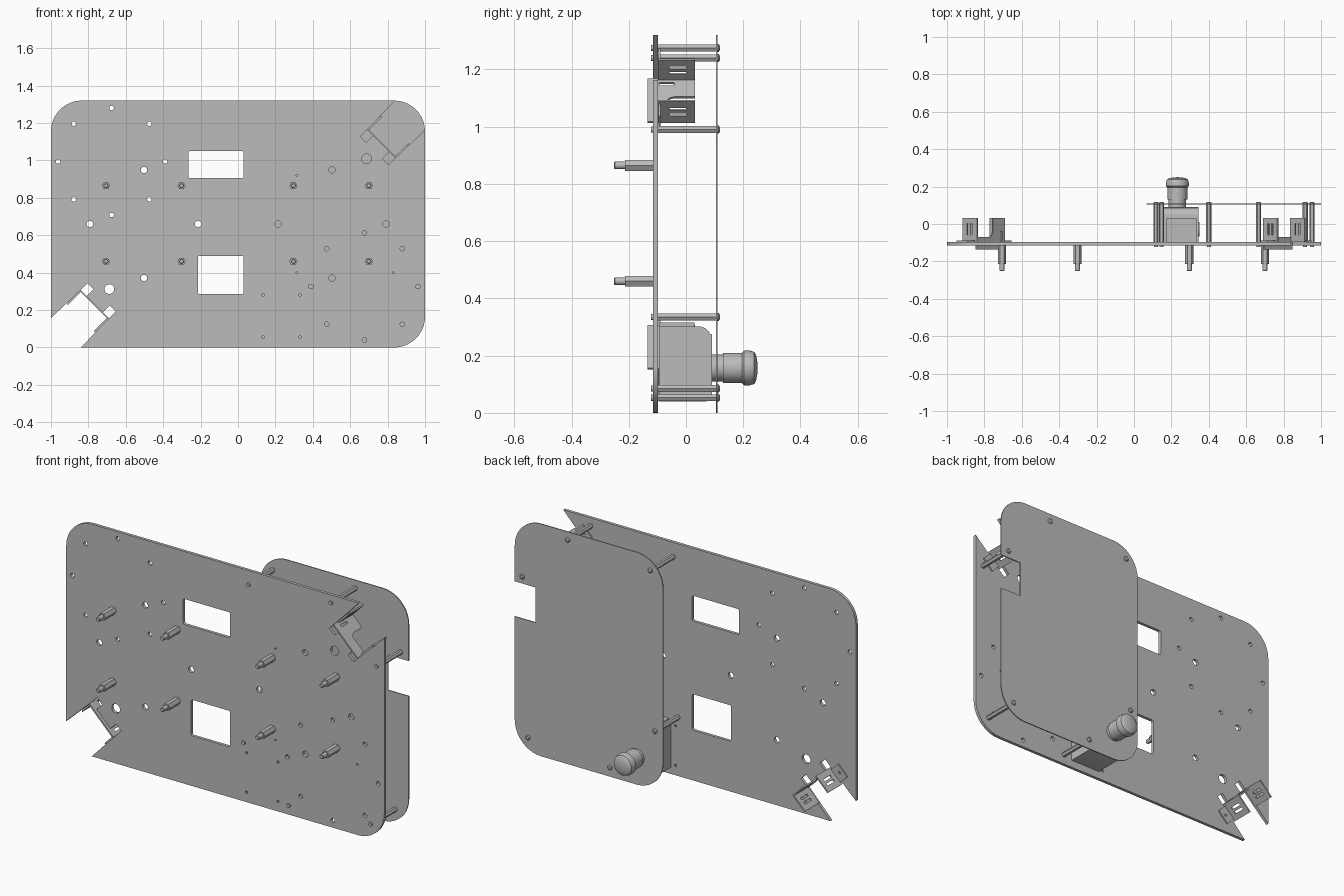
import bpy, bmesh, math
from mathutils import Vector, Matrix

if "Cube" in bpy.data.objects:
    bpy.data.objects.remove(bpy.data.objects["Cube"], do_unlink=True)

grey = bpy.data.materials.new("plain grey")
grey.use_nodes = True
grey.diffuse_color = (0.5, 0.5, 0.5, 1)
grey.node_tree.nodes["Principled BSDF"].inputs["Base Color"].default_value = (0.5, 0.5, 0.5, 1)

X, Y, Z = Vector((1, 0, 0)), Vector((0, 1, 0)), Vector((0, 0, 1))
W, H, R = 1.0, 1.32, 0.165
parts = []


def add(name, mesh):
    mesh.materials.clear()
    mesh.materials.append(grey)
    obj = bpy.data.objects.new(name, mesh)
    bpy.context.collection.objects.link(obj)
    parts.append(obj)
    return obj


def sheet(name, loops, origin, a, b, thick):
    """Flat sheet: first loop is the outline, the others are holes."""
    curve = bpy.data.curves.new(name, "CURVE")
    curve.dimensions, curve.fill_mode, curve.extrude = "2D", "BOTH", thick / 2
    for loop in loops:
        spline = curve.splines.new("POLY")
        spline.points.add(len(loop) - 1)
        for point, (u, v) in zip(spline.points, loop):
            point.co = (u, v, 0, 1)
        spline.use_cyclic_u = True
    temp = bpy.data.objects.new(name + "_outline", curve)
    bpy.context.collection.objects.link(temp)
    bpy.context.view_layer.update()
    deps = bpy.context.evaluated_depsgraph_get()
    mesh = bpy.data.meshes.new_from_object(temp.evaluated_get(deps))
    bpy.data.objects.remove(temp, do_unlink=True)
    frame = Matrix((a, b, a.cross(b))).transposed().to_4x4()
    frame.translation = origin
    mesh.transform(frame)
    return add(name, mesh)


def arc(cx, cy, r, start, end, n):
    angles = [math.radians(start + (end - start) * i / n) for i in range(n + 1)]
    return [(cx + r * math.cos(t), cy + r * math.sin(t)) for t in angles]


def circle(cx, cy, r, n=20):
    return arc(cx, cy, r, 0, 360, n)[:-1]


def rect(x0, y0, x1, y1, r=0.0):
    if not r:
        return [(x0, y0), (x1, y0), (x1, y1), (x0, y1)]
    n = 10
    return (arc(x0 + r, y0 + r, r, 180, 270, n) + arc(x1 - r, y0 + r, r, 270, 360, n)
            + arc(x1 - r, y1 - r, r, 0, 90, n) + arc(x0 + r, y1 - r, r, 90, 180, n))


def lathe(name, profile, x, z, sides=32):
    """Solid turned about the y axis from (radius, y) pairs."""
    bm = bmesh.new()
    rings = [[bm.verts.new((x + px, y, z + pz)) for px, pz in circle(0, 0, r, sides)]
             for r, y in profile]
    for lo, hi in zip(rings, rings[1:]):
        for i in range(sides):
            j = (i + 1) % sides
            bm.faces.new((lo[i], lo[j], hi[j], hi[i]))
    bm.faces.new(rings[0])
    bm.faces.new(rings[-1])
    bmesh.ops.recalc_face_normals(bm, faces=bm.faces)
    mesh = bpy.data.meshes.new(name)
    bm.to_mesh(mesh)
    bm.free()
    return add(name, mesh)


def turned(points):
    return [(-x, H - z) for x, z in points]


# Corner notch with two square reliefs at its inner corners
corner = Vector((0.69, 1.163))
u, v = Vector((1, -1)).normalized(), Vector((1, 1)).normalized()
SPAN = 0.213
notch = [(W - 0.16, H)]
for du, dv in [(0, 0), (0, -0.05), (0.045, -0.05), (0.045, 0), (SPAN - 0.045, 0),
               (SPAN - 0.045, -0.05), (SPAN, -0.05), (SPAN, 0)]:
    notch.append(tuple(corner + u * du + v * dv))
notch.append((W, 1.163))

# Main plate: the outline is unchanged by a half turn
half = notch + arc(W - R, R, R, 360, 270, 12)
loops = [half + turned(half)]
loops += [rect(-0.265, 0.905, 0.03, 1.05, 0.01), rect(-0.215, 0.285, 0.03, 0.49, 0.01)]
for side in (-1, 1):
    cx, cz = side * 0.503, H / 2
    loops += [circle(cx + 0.289 * math.cos(k * math.pi / 2),
                     cz + 0.289 * math.sin(k * math.pi / 2), 0.017) for k in range(4)]
    cx, cz = side * 0.676, H / 2 - side * 0.334
    loops += [circle(cx + 0.286 * math.cos(k * math.pi / 4),
                     cz + 0.286 * math.sin(k * math.pi / 4), 0.012) for k in range(8)]
    loops.append(circle(side * 0.688, H / 2 + side * 0.348, 0.026))
loops += [circle(x, z, 0.007, 10) for x in (0.134, 0.332) for z in (0.28, 0.056)]
loops += [circle(x, z, 0.005, 10) for x, z in ((0.315, 0.92), (0.315, 0.4), (0.83, 0.4))]
sheet("main_plate", loops, Y * -0.106, X, Z, 0.017)

# Rear cover with an edge slot
cover = [p for p in rect(0.068, 0, W, H, R)]
i = 22  # first point after the lower right corner
cover[i:i] = [(W, 0.75), (W - 0.13, 0.75), (W - 0.13, 0.95), (W, 0.95)]
sheet("rear_cover", [cover], Y * 0.107, X, Z, 0.006)

# Spacers between plate and cover
for x, z in ((0.147, 1.24), (0.666, 1.275), (0.952, 0.99),
             (0.117, 0.335), (0.4, 0.053), (0.915, 0.085)):
    lathe("cover_spacer", [(0.014, -0.097), (0.014, 0.104)], x, z, 6)
    lathe("spacer_screw_front", [(0.011, -0.122), (0.011, -0.097)], x, z, 16)
    lathe("spacer_screw_back", [(0.014, 0.104), (0.014, 0.114), (0.009, 0.118)], x, z, 16)

# Front hex posts with threaded ends
for x in (-0.706, -0.302, 0.296, 0.7):
    for z in (0.46, 0.865):
        lathe("front_post", [(0.022, -0.213), (0.022, -0.114)], x, z, 6)
        lathe("post_thread", [(0.01, -0.252), (0.013, -0.248), (0.013, -0.213)], x, z, 16)


# U-shaped corner brackets
def bracket(s):
    U, V = Vector((s * u.x, 0, s * u.y)), Vector((s * v.x, 0, s * v.y))
    o = Vector((s * corner.x, 0, H / 2 + s * (corner.y - H / 2)))
    t = 0.008
    slots = [rect(d, -0.06, d + 0.013, 0.003, 0.006) for d in (0.035, 0.062)]
    for k, sign in ((0, -1), (SPAN, 1)):
        inset = U * (k - sign * t / 2)
        sheet("bracket_arm", [rect(0, -0.097, 0.107, 0.031)] + slots, o + inset, V, Y, t)
        flange = [rect(0.012, 0, 0.095, 0.06), circle(0.053, 0.035, 0.007, 12)]
        sheet("bracket_flange", flange, o + U * k - Y * 0.093, V, U * sign, 0.007)
    base = [(0, -0.135), (SPAN, -0.135), (SPAN, -0.07), (0.11, -0.07),
            (0.095, -0.055), (0.09, -0.04), (0.09, 0.031), (0, 0.031)]
    sheet("bracket_base", [base, rect(0.02, -0.095, 0.034, -0.04, 0.006)],
          o + V * t / 2, U, Y, t)


bracket(1)
bracket(-1)

# Switch box with knock-outs on both sides
body = [(-0.095, 0.04), (0.07, 0.04), (0.09, 0.05), (0.09, 0.275)]
body += arc(0.045, 0.26, 0.042, 20, 90, 6) + [(-0.095, 0.302)]
sheet("switch_box", [body], X * 0.253, Y, Z, 0.186)
sheet("switch_box_lid", [rect(-0.095, 0.3, 0.03, 0.315)], X * 0.253, Y, Z, 0.16)
for x in (0.16, 0.346):
    sheet("knock_out", [circle(-0.028, 0.17, 0.04, 28)], X * x, Y, Z, 0.006)

# Push button behind the cover
lathe("button_collar", [(0.047, 0.088), (0.047, 0.132)], 0.232, 0.157)
lathe("push_button", [(0.053, 0.13), (0.053, 0.195), (0.061, 0.203), (0.061, 0.222),
                      (0.056, 0.238), (0.045, 0.245), (0.022, 0.249), (0.004, 0.25)],
      0.232, 0.157)

# Smooth the round walls, keep the edges sharp
bpy.ops.object.select_all(action="DESELECT")
for obj in parts:
    obj.select_set(True)
bpy.context.view_layer.objects.active = parts[0]
bpy.ops.object.shade_smooth_by_angle(angle=math.radians(30))
